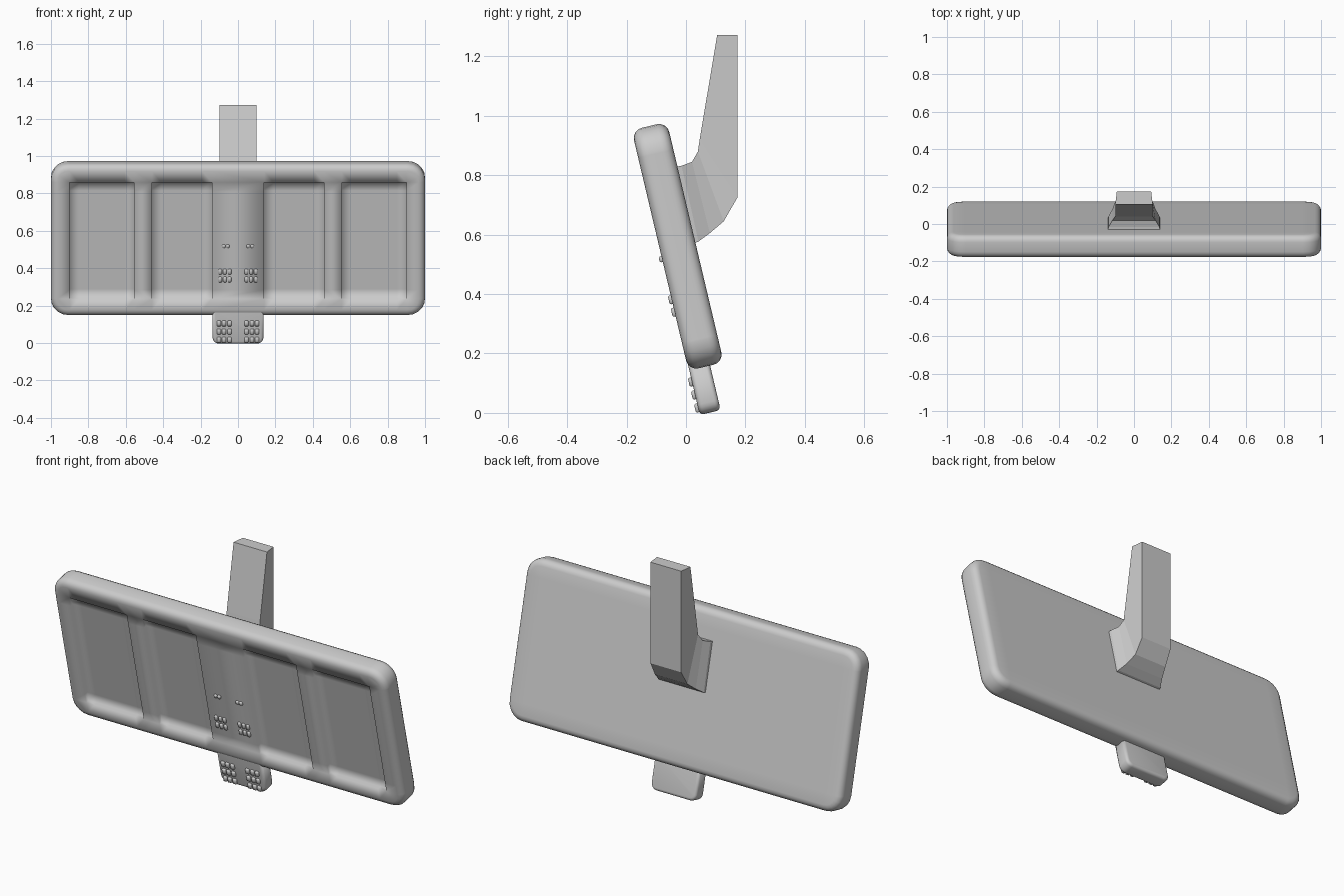
import bpy, bmesh, math
from mathutils import Matrix

if "Cube" in bpy.data.objects:
    bpy.data.objects.remove(bpy.data.objects["Cube"], do_unlink=True)

grey = bpy.data.materials.new("plain grey")
grey.use_nodes = True
COLOUR = (0.6, 0.6, 0.6, 1)
grey.diffuse_color = COLOUR
grey.node_tree.nodes["Principled BSDF"].inputs["Base Color"].default_value = COLOUR

# Leaning frame shared by the housing, tab and studs
TILT = Matrix.Translation((0, -0.028, 0.561)) @ Matrix.Rotation(math.radians(13.3), 4, 'X')
FRONT = -0.061
RECESSES = ((0.14, 0.46), (0.555, 0.9))
HALF_HEIGHT = 0.32


def finish(name, bm, matrix=None):
    bmesh.ops.recalc_face_normals(bm, faces=bm.faces)
    mesh = bpy.data.meshes.new(name)
    bm.to_mesh(mesh)
    bm.free()
    mesh.materials.append(grey)
    obj = bpy.data.objects.new(name, mesh)
    bpy.context.collection.objects.link(obj)
    if matrix:
        obj.matrix_world = matrix
    return obj


def add_box(bm, centre, size):
    m = Matrix.Translation(centre) @ Matrix.Diagonal((*size, 1))
    return bmesh.ops.create_cube(bm, size=1, matrix=m)["verts"]


def rounded_slab(centre, size, corner, edge, corners_when):
    """Box with rounded outline corners, then rounded rims front and back."""
    bm = bmesh.new()
    add_box(bm, centre, size)
    deep = [e for e in bm.edges
            if abs(e.verts[0].co.y - e.verts[1].co.y) > 0.01 and corners_when(e.verts[0].co)]
    bmesh.ops.bevel(bm, geom=deep, offset=corner, segments=5, profile=0.5, affect='EDGES')
    rims = [e for e in bm.edges if abs(e.verts[0].co.y - e.verts[1].co.y) < 0.001]
    bmesh.ops.bevel(bm, geom=rims, offset=edge, segments=4, profile=0.5, affect='EDGES')
    return bm


# Housing with four shallow front recesses
housing = finish("housing", rounded_slab((0, 0, 0), (2, 0.122, 0.832), 0.09, 0.035, lambda c: True), TILT)
bm = bmesh.new()
for side in (-1, 1):
    for inner, outer in RECESSES:
        add_box(bm, (side * (inner + outer) / 2, FRONT, 0), (outer - inner, 0.04, 2 * HALF_HEIGHT))
cutter = finish("recess_cutter", bm, TILT)
cut = housing.modifiers.new("recesses", 'BOOLEAN')
cut.object = cutter
cut.operation = 'DIFFERENCE'
cut.solver = 'EXACT'
bpy.context.view_layer.objects.active = housing
bpy.ops.object.modifier_apply(modifier=cut.name)
bpy.data.objects.remove(cutter, do_unlink=True)

# Loops beside the recess walls keep the soft shading local
bm = bmesh.new()
bm.from_mesh(housing.data)
SOFT = 0.05
planes = [((0, 0, s * (HALF_HEIGHT - d)), (0, 0, 1)) for s in (-1, 1) for d in (0, SOFT)]
for side in (-1, 1):
    for inner, outer in RECESSES:
        planes += [((side * x, 0, 0), (1, 0, 0))
                   for x in (inner, inner + SOFT, outer - SOFT, outer)]
for point, normal in planes:
    bmesh.ops.bisect_plane(bm, geom=bm.verts[:] + bm.edges[:] + bm.faces[:], dist=0.0005,
                           plane_co=point, plane_no=normal)
bm.to_mesh(housing.data)
bm.free()
housing.data.shade_smooth()

# Lower grip tab
tab = rounded_slab((0, -0.022, -0.47), (0.272, 0.072, 0.2), 0.035, 0.015, lambda c: c.z < -0.5)
finish("adjuster_tab", tab, TILT).data.shade_smooth()

# Small studs, mirrored about the centre line
bm = bmesh.new()


def stud_block(xs, zs, y, size):
    for side in (-1, 1):
        for x in xs:
            for z in zs:
                verts = add_box(bm, (side * x, y, z), size)
                edges = {e for v in verts for e in v.link_edges}
                bmesh.ops.bevel(bm, geom=list(edges), offset=0.004, segments=1, affect='EDGES')


stud_block((0.045, 0.075, 0.102), (-0.545, -0.5, -0.455), -0.059, (0.022, 0.02, 0.03))
stud_block((0.045, 0.07, 0.095), (-0.213, -0.17), FRONT, (0.018, 0.02, 0.03))
stud_block((0.055, 0.076), (-0.03,), FRONT, (0.018, 0.02, 0.02))
finish("studs", bm, TILT).data.shade_smooth()

# Mounting arm, lofted from the flared foot up to the flat top:
# front and back half widths, then front and back points in the side plane
SECTIONS = (
    (0.140, 0.140, (-0.035, 0.828), (0.025, 0.57)),
    (0.136, 0.136, (-0.015, 0.832), (0.042, 0.577)),
    (0.115, 0.115, (0.020, 0.845), (0.080, 0.605)),
    (0.100, 0.097, (0.040, 0.88), (0.127, 0.645)),
    (0.100, 0.092, (0.046, 0.92), (0.173, 0.725)),
    (0.100, 0.092, (0.105, 1.273), (0.173, 1.273)),
)
bm = bmesh.new()
rings = []
for fw, bw, (fy, fz), (by, bz) in SECTIONS:
    rings.append([bm.verts.new(p) for p in
                  ((-fw, fy, fz), (fw, fy, fz), (bw, by, bz), (-bw, by, bz))])
for low, high in zip(rings, rings[1:]):
    for i in range(4):
        j = (i + 1) % 4
        bm.faces.new((low[i], low[j], high[j], high[i]))
bm.faces.new(rings[0])
bm.faces.new(rings[-1])
finish("mounting_arm", bm)
